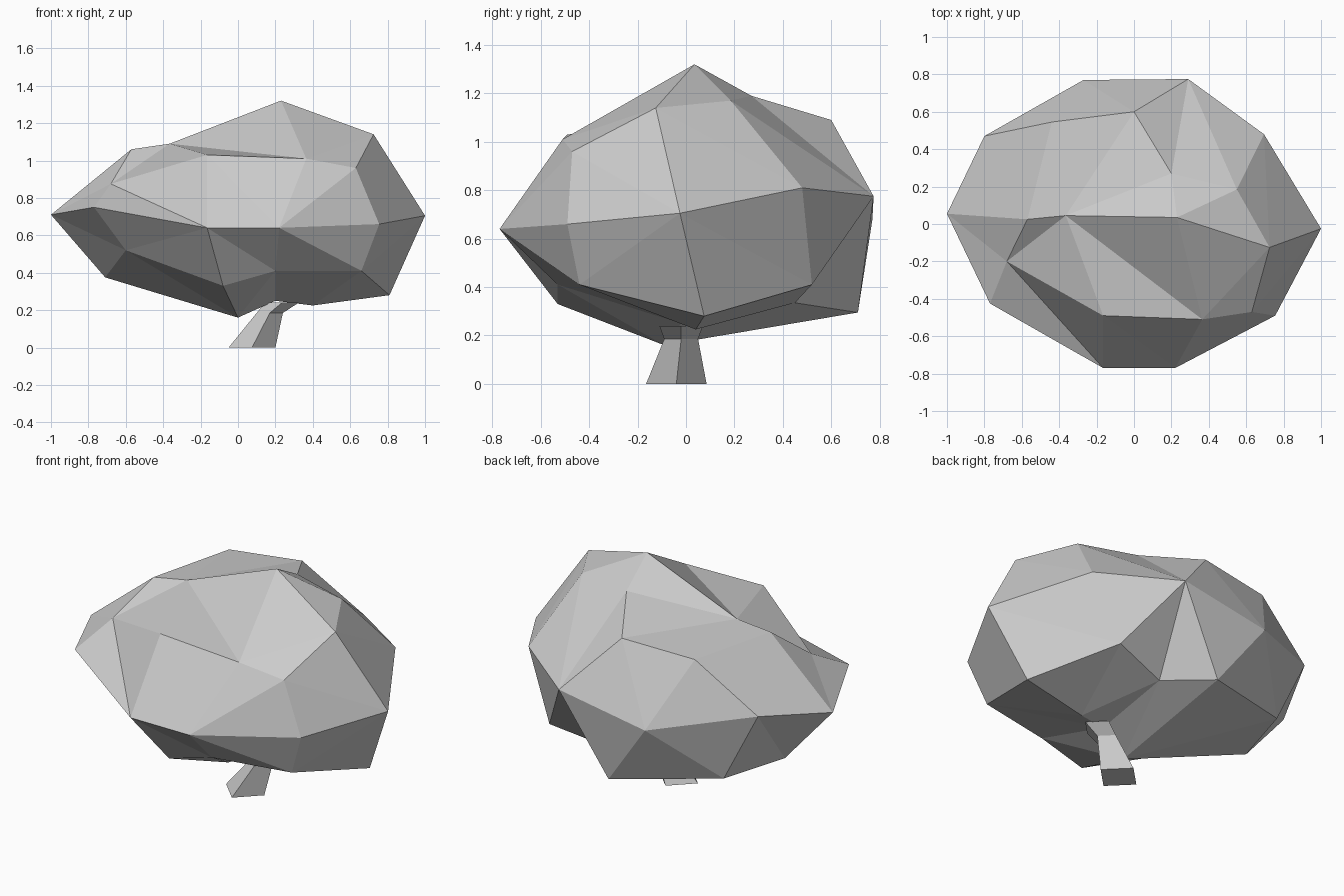
import bpy, bmesh
from mathutils import Vector

# Remove only the default cube
default_cube = bpy.data.objects.get("Cube")
if default_cube:
    bpy.data.objects.remove(default_cube, do_unlink=True)


def make_material(name, color):
    material = bpy.data.materials.new(name)
    material.use_nodes = True
    material.diffuse_color = color
    shader = next(n for n in material.node_tree.nodes if n.type == "BSDF_PRINCIPLED")
    shader.inputs["Base Color"].default_value = color
    return material


def finish(bm, name, material):
    bmesh.ops.recalc_face_normals(bm, faces=bm.faces)
    mesh = bpy.data.meshes.new(name)
    bm.to_mesh(mesh)
    bm.free()
    mesh.materials.append(material)
    part = bpy.data.objects.new(name, mesh)
    bpy.context.collection.objects.link(part)
    return part


def arcs_cross(a, b, c, d):
    """Tell whether arc a-b crosses arc c-d on the unit sphere."""
    if len({a, b, c, d}) < len((a, b, c, d)):
        return False
    a, b, c, d = a.co, b.co, c.co, d.co
    ab, cd = a.cross(b), c.cross(d)
    return (ab.dot(c) * ab.dot(d) < 0 and cd.dot(a) * cd.dot(b) < 0
            and (a + b).dot(c + d) > 0)


def add_crease(bm, start, end):
    """Turn the edges lying across start-end until the two corners are joined."""
    for _ in range(12):
        for edge in list(bm.edges):
            if not arcs_cross(start, end, *edge.verts):
                continue
            tips = [v for face in edge.link_faces for v in face.verts if v not in edge.verts]
            if arcs_cross(*tips, *edge.verts):
                bmesh.utils.edge_rotate(edge, True)
                break
        else:
            return


def faceted_blob(name, points, creases, center, squash, material):
    """Wrap facets round the points on a sphere, set the creases, then move corners out."""
    bm = bmesh.new()
    corners = []
    for point in points:
        offset = Vector(point) - Vector(center)
        offset.z /= squash
        corners.append(bm.verts.new(offset.normalized()))
    bmesh.ops.convex_hull(bm, input=corners, use_existing_faces=False)
    for start, end in creases:
        add_crease(bm, corners[points.index(start)], corners[points.index(end)])
    for corner, target in zip(corners, points):
        corner.co = target
    return finish(bm, name, material)


def square_trunk(name, rings, material):
    """Loft a four-sided trunk through rings of (center, half diagonal)."""
    bm = bmesh.new()
    loops = []
    for center, half in rings:
        x, y, z = center
        loops.append([bm.verts.new(co) for co in (
            (x + half, y, z), (x, y + half, z), (x - half, y, z), (x, y - half, z))])
    for lower, upper in zip(loops, loops[1:]):
        for i in range(len(lower)):
            j = (i + 1) % len(lower)
            bm.faces.new((lower[i], lower[j], upper[j], upper[i]))
    bm.faces.new(loops[0][::-1])
    bm.faces.new(loops[-1])
    return finish(bm, name, material)


grey = make_material("plain grey", (0.6, 0.6, 0.6, 1.0))

# Canopy corners that carry a crease
crown_back, crown_right = (.2, .27, 1.19), (-.365, .045, 1.09)
front_shoulder, right_shoulder, back_shoulder = (.365, -.51, 1.01), (-.68, -.2, .875), (0, .6, 1.09)
front_rim, back_rim = (-.165, -.77, .64), (.29, .775, .775)
back_right_rim, right_rim = (-.27, .77, .68), (-.8, .47, .79)
left_belly, back_left_belly, back_belly = (.81, .075, .28), (.53, .52, .41), (.01, .71, .295)
back_right_belly = (-.59, .49, .375)
left_root, back_root, low_root = (.4, .04, .225), (.2, .45, .335), (0, -.09, .16)

# Crown, shoulder, widest rim and underside of the canopy
crown = [(.23, .035, 1.32), (.725, -.125, 1.14), (.55, .185, 1.17), crown_back, crown_right]
shoulder = [(.63, -.47, .96), front_shoulder, (-.165, -.49, 1.03), right_shoulder,
            (-.57, .025, 1.06), (-.44, .545, 1.06), back_shoulder]
rim = [(-1, .055, .71), (-.77, -.425, .75), front_rim, (.22, -.77, .64),
       (.755, -.49, .66), (1, -.025, .705), (.695, .48, .81), back_rim,
       back_right_rim, right_rim]
underside = [(.66, -.44, .41), left_belly, back_left_belly, back_belly, back_right_belly,
             (-.08, -.53, .33), (.2, -.53, .41), (-.71, .09, .375), (-.6, -.3, .52),
             left_root, back_root, low_root, (.2, -.02, .25)]
creases = [(right_shoulder, front_rim), (crown_right, right_shoulder),
           (crown_right, front_shoulder), (crown_back, back_rim),
           (crown_back, back_shoulder), (back_rim, back_root), (back_rim, back_belly),
           (back_right_rim, back_belly), (back_right_rim, back_right_belly),
           (right_rim, back_right_belly), (back_belly, back_right_belly),
           (back_belly, low_root), (back_root, low_root),
           (left_belly, left_root), (back_left_belly, left_root)]
faceted_blob("canopy", crown + shoulder + rim + underside, creases, (.05, 0, .68), .7, grey)

# Leaning trunk that flares where it meets the canopy
square_trunk("trunk", [((.075, -.04, 0), .125), ((.17, -.02, .185), .07),
                       ((.235, -.02, .24), .09)], grey)
